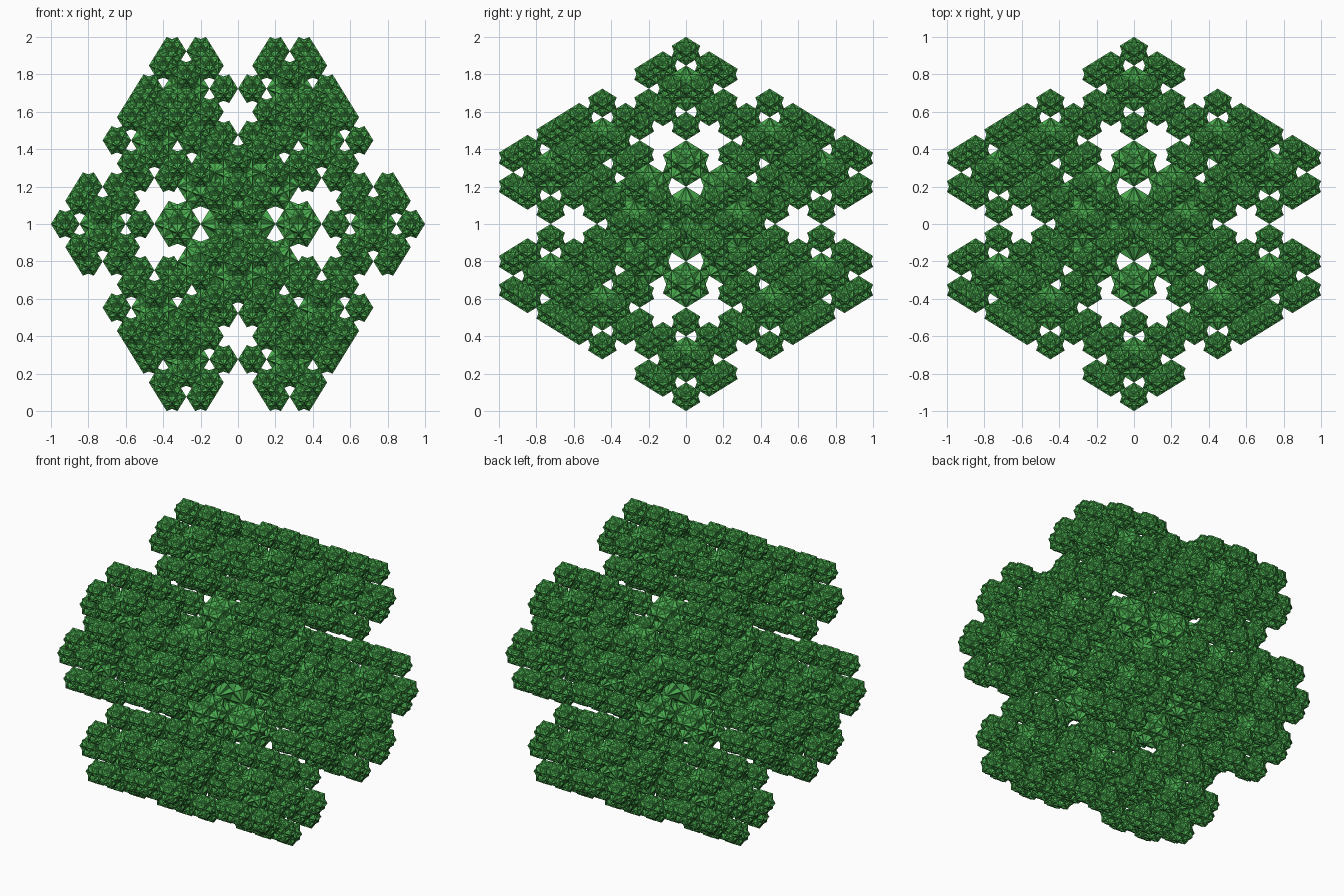
import bpy, math
from mathutils import Matrix, Vector
from itertools import product

if "Cube" in bpy.data.objects:
    bpy.data.objects.remove(bpy.data.objects["Cube"])

PHI = (1 + math.sqrt(5)) / 2
R_OUT = 1 / (2 + PHI)          # scale of each of the 20 outer copies
R_MID = 1 - 2 * R_OUT          # scale of the central copy

green = bpy.data.materials.new("green")
green.diffuse_color = (0.07, 0.42, 0.08, 1)
green.use_nodes = True
green.node_tree.nodes["Principled BSDF"].inputs["Base Color"].default_value = green.diffuse_color

# The 20 dodecahedron corners, half extent 1 along each axis
corners = [Vector(p) / PHI for p in product((-1, 1), repeat=3)]
for s, t in product((-1, 1), repeat=2):
    for k in range(3):
        p = [s * PHI, t / PHI, 0]
        corners.append(Vector(p[-k:] + p[:-k]) / PHI)

# Base star: five cubes turned about a five-fold axis
star_verts, star_faces = [], []
quads = [(0, 1, 3, 2), (4, 6, 7, 5), (0, 4, 5, 1), (2, 3, 7, 6), (0, 2, 6, 4), (1, 5, 7, 3)]
for k in range(5):
    turn = Matrix.Rotation(k * math.tau / 5, 3, Vector((PHI, 0, 1)))
    star_faces += [tuple(i + 8 * k for i in q) for q in quads]
    star_verts += [turn @ (Vector(p) / PHI) for p in product((-1, 1), repeat=3)]


def copies(center, size):
    """One central copy and twenty copies at the corners."""
    out = [(center, size * R_MID)]
    out += [(center + c * size * (1 - R_OUT), size * R_OUT) for c in corners]
    return out


def cluster(name, center, size):
    verts, faces = [], []
    for c, s in copies(center, size):
        n = len(verts)
        verts += [c + v * s for v in star_verts]
        faces += [tuple(i + n for i in f) for f in star_faces]
    me = bpy.data.meshes.new(name)
    me.from_pydata(verts, [], faces)
    me.materials.append(green)
    ob = bpy.data.objects.new(name, me)
    bpy.context.collection.objects.link(ob)


# Central cluster and the twenty outer clusters
for i, (c, s) in enumerate(copies(Vector((0, 0, 1)), 1)):
    cluster("center_cluster" if i == 0 else f"outer_cluster_{i:02d}", c, s)
